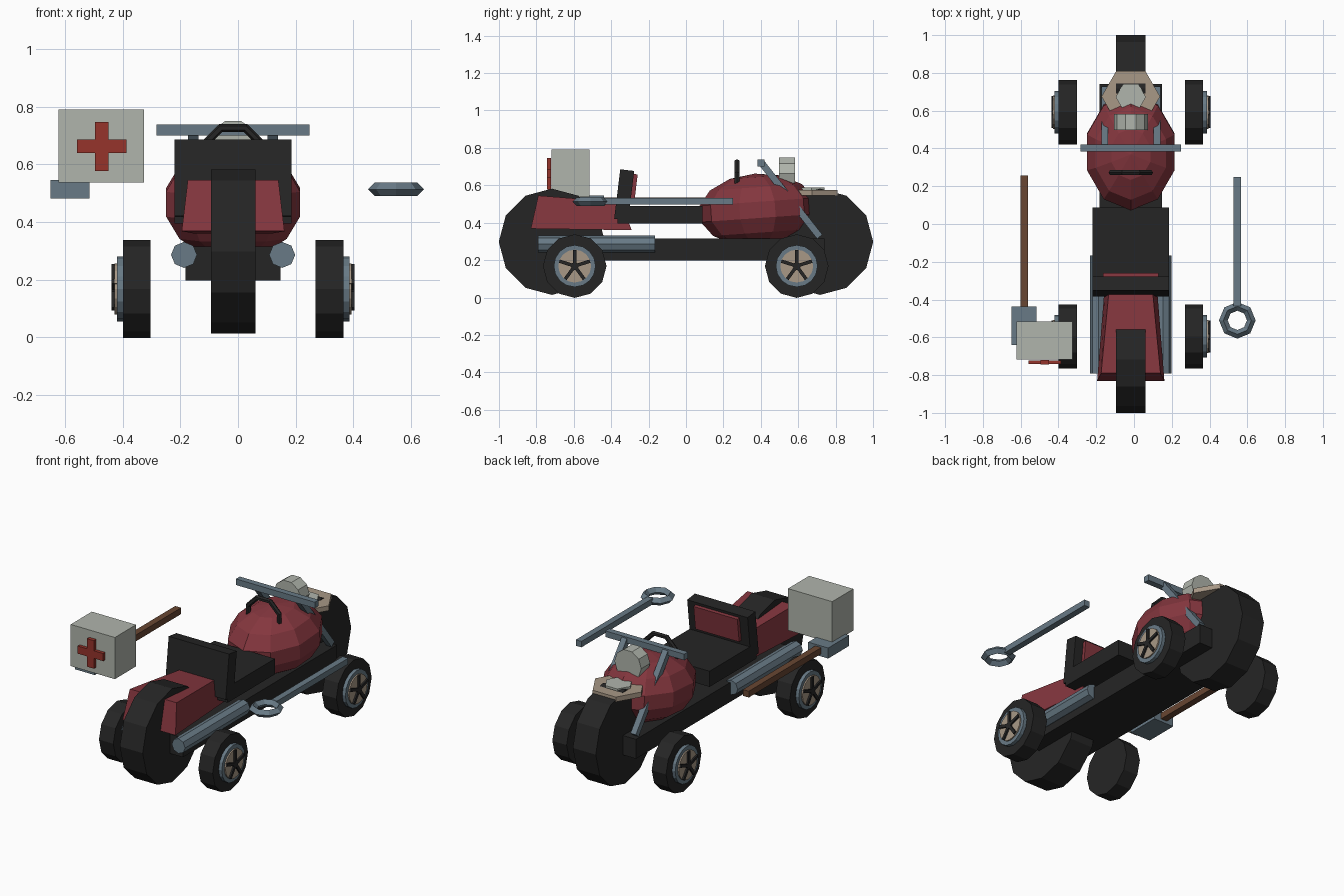
import bpy, bmesh, math
from mathutils import Vector

if "Cube" in bpy.data.objects:
    bpy.data.objects.remove(bpy.data.objects["Cube"])

CX = -0.017  # centre line of the vehicle
R = math.radians


def mat(name, r, g, b):
    m = bpy.data.materials.new(name)
    lin = [((c / 255 + 0.055) / 1.055) ** 2.4 for c in (r, g, b)]
    m.diffuse_color = (*lin, 1)
    m.use_nodes = True
    m.node_tree.nodes["Principled BSDF"].inputs["Base Color"].default_value = m.diffuse_color
    return m


RED = mat("dark_red", 132, 54, 62)
BLACK = mat("black", 37, 37, 37)
STEEL = mat("blue_steel", 104, 122, 134)
PALE = mat("pale_grey", 176, 181, 172)
TAN = mat("tan", 168, 152, 134)
BROWN = mat("wood_brown", 104, 70, 50)
CROSS = mat("bright_red", 150, 52, 43)


def build(name, verts, faces, m, loc=(0, 0, 0), rot=(0, 0, 0)):
    me = bpy.data.meshes.new(name)
    me.from_pydata(verts, [], faces)
    bm = bmesh.new()
    bm.from_mesh(me)
    bmesh.ops.recalc_face_normals(bm, faces=bm.faces)
    bm.to_mesh(me)
    bm.free()
    me.materials.append(m)
    ob = bpy.data.objects.new(name, me)
    ob.location, ob.rotation_euler = loc, rot
    bpy.context.collection.objects.link(ob)
    return ob


def prism(name, bottom, top, m, loc=(0, 0, 0), rot=(0, 0, 0)):
    n = len(bottom)
    faces = [range(n), range(n, 2 * n)]
    faces += [(i, (i + 1) % n, n + (i + 1) % n, n + i) for i in range(n)]
    return build(name, bottom + top, [tuple(f) for f in faces], m, loc, rot)


def box(name, lo, hi, m, rot=(0, 0, 0)):
    c = [(a + b) / 2 for a, b in zip(lo, hi)]
    x, y, z = [(b - a) / 2 for a, b in zip(lo, hi)]
    ring = [(-x, -y), (x, -y), (x, y), (-x, y)]
    return prism(name, [(*p, -z) for p in ring], [(*p, z) for p in ring], m, c, rot)


def cyl(name, r, depth, n, loc, m, axis="z"):
    ring = [(r * math.cos(math.tau * i / n), r * math.sin(math.tau * i / n)) for i in range(n)]
    rot = {"x": (0, R(90), 0), "y": (R(90), 0, 0), "z": (0, 0, 0)}[axis]
    return prism(name, [(*p, -depth / 2) for p in ring], [(*p, depth / 2) for p in ring], m, loc, rot)


def torus(name, major, minor, n, k, loc, m, rot=(0, 0, 0)):
    bpy.ops.mesh.primitive_torus_add(major_segments=n, minor_segments=k, major_radius=major,
                                     minor_radius=minor, location=loc, rotation=rot)
    ob = bpy.context.object
    ob.name = name
    ob.data.materials.append(m)
    return ob


# big centre wheels and chassis
for end, y in (("front", -0.717), ("rear", 0.717)):
    cyl(end + "_centre_wheel", 0.284, 0.154, 12, (CX, y, 0.298), BLACK, "x")
box("chassis", (CX - 0.165, -0.74, 0.197), (CX + 0.165, 0.74, 0.315), BLACK)

# side wheels with rim, disc and five spokes
for side, s in (("left", -1), ("right", 1)):
    for end, y in (("front", -0.595), ("rear", 0.592)):
        n = f"{side}_{end}_"
        z = 0.168
        cyl(n + "tyre", 0.17, 0.096, 12, (CX + s * 0.334, y, z), BLACK, "x")
        cyl(n + "rim", 0.112, 0.03, 16, (CX + s * 0.388, y, z), STEEL, "x")
        cyl(n + "disc", 0.088, 0.02, 16, (CX + s * 0.401, y, z), TAN, "x")
        cyl(n + "hub", 0.022, 0.02, 8, (CX + s * 0.411, y, z), BLACK, "x")
        for k in range(5):
            a = R(72 * k)
            sp = box(n + f"spoke_{k}", (-0.01, -0.009, -0.042), (0.01, 0.009, 0.042), BLACK, (a, 0, 0))
            sp.location = (CX + s * 0.411, y - math.sin(a) * 0.044, z + math.cos(a) * 0.044)
    # exhaust pipe
    cyl(side + "_exhaust_pipe", 0.045, 0.625, 8, (CX + s * 0.17, -0.478, 0.286), STEEL, "y")
    # slanted strut from handlebar to chassis
    a, b = Vector((CX + s * 0.138, 0.40, 0.725)), Vector((CX + s * 0.138, 0.715, 0.325))
    d = b - a
    st = box(side + "_strut", (-0.018, -0.018, -d.length / 2), (0.018, 0.018, d.length / 2), STEEL)
    st.location = (a + b) / 2
    st.rotation_euler = (math.atan2(-d.y, d.z), 0, 0)

# faceted tank: flat-shaded ellipsoid with seven rings
bm = bmesh.new()
bmesh.ops.create_uvsphere(bm, u_segments=10, v_segments=7, radius=1)
me = bpy.data.meshes.new("tank")
bm.to_mesh(me)
bm.free()
me.materials.append(RED)
tank = bpy.data.objects.new("tank", me)
tank.scale = (0.25, 0.315, 0.195)
tank.rotation_euler = (R(4), 0, R(0))
tank.location = (CX, 0.382, 0.468)
bpy.context.collection.objects.link(tank)

# tapered front fender
bottom = [(-0.178, -0.83, 0.368), (0.178, -0.83, 0.368), (0.135, -0.29, 0.36), (-0.135, -0.29, 0.36)]
top = [(-0.157, -0.79, 0.545), (0.157, -0.79, 0.545), (0.115, -0.35, 0.51), (-0.115, -0.35, 0.51)]
prism("front_fender", bottom, top, RED, (CX, 0, 0))

# seat and backrest
box("seat", (CX - 0.203, -0.365, 0.395), (CX + 0.203, 0.088, 0.49), BLACK)
box("backrest", (CX - 0.203, -0.368, 0.415), (CX + 0.203, -0.293, 0.682), BLACK, (R(-7), 0, 0))
box("backrest_panel", (CX - 0.147, -0.291, 0.515), (CX + 0.147, -0.267, 0.66), RED, (R(-7), 0, 0))

# steering wheel, handlebar, lamp, filler collar and cap
torus("steering_wheel", 0.112, 0.015, 8, 6, (CX, 0.272, 0.622), BLACK, (R(90), R(22.5), 0))
box("handlebar", (CX - 0.265, 0.383, 0.70), (CX + 0.265, 0.42, 0.737), STEEL)
cyl("lamp", 0.09, 0.085, 10, (CX, 0.54, 0.664), PALE, "y")
cyl("collar", 0.155, 0.03, 6, (CX, 0.675, 0.56), TAN)
cyl("collar_cap", 0.08, 0.04, 6, (CX, 0.672, 0.568), PALE)

# axe
box("axe_handle", (-0.602, -0.56, 0.497), (-0.562, 0.257, 0.535), BROWN)
box("axe_head", (-0.649, -0.64, 0.481), (-0.515, -0.438, 0.545), STEEL)

# medical box with cross
box("medical_box", (-0.622, -0.718, 0.537), (-0.325, -0.515, 0.79), PALE)
box("cross_bar", (-0.558, -0.742, 0.639), (-0.387, -0.722, 0.685), CROSS)
box("cross_post", (-0.496, -0.743, 0.577), (-0.449, -0.721, 0.747), CROSS)

# ring spanner
box("spanner_handle", (0.528, -0.435, 0.497), (0.566, 0.25, 0.533), STEEL)
torus("spanner_ring", 0.074, 0.023, 8, 4, (0.547, -0.51, 0.513), STEEL)
